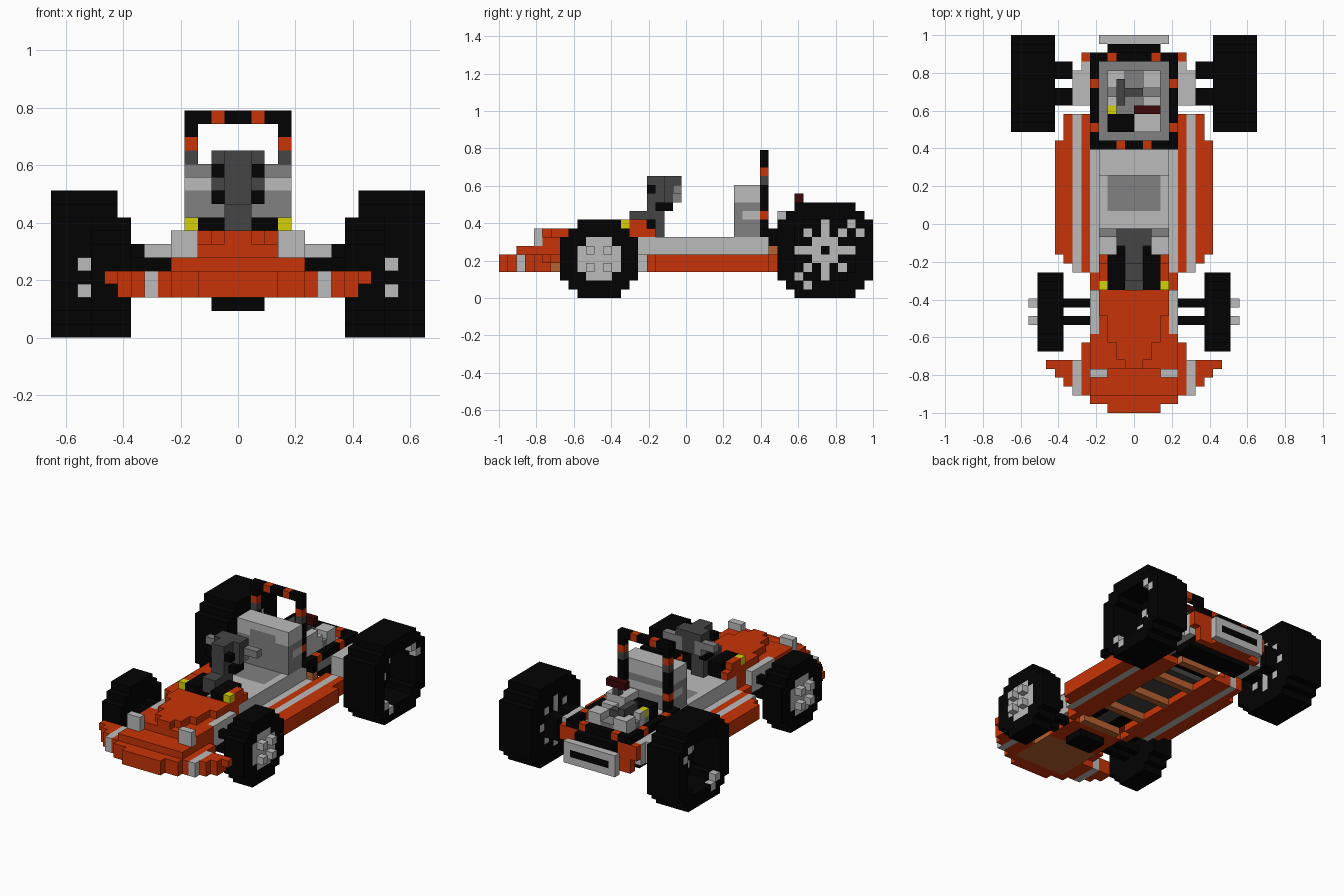
import bpy
import bmesh
from mathutils import Vector

if "Cube" in bpy.data.objects:
    bpy.data.objects.remove(bpy.data.objects["Cube"])

UNIT = 2 / 43          # edge of one block
LENGTH = 43            # blocks from nose to tail


def material(name, *rgb):
    mat = bpy.data.materials.new(name)
    mat.use_nodes = True
    mat.diffuse_color = (*rgb, 1)
    mat.node_tree.nodes["Principled BSDF"].inputs["Base Color"].default_value = (*rgb, 1)
    return mat


black = material("black", .0008, .0008, .0008)
dark = material("dark grey", .06, .06, .06)
mid = material("mid grey", .22, .22, .22)
light = material("light grey", .5, .5, .5)
orange = material("orange", .58, .034, .002)
copper = material("copper", .48, .12, .03)
yellow = material("yellow", .66, .63, .002)
red = material("dark red", .045, .002, .003)

taken = set()
AXES = [Vector(v) for v in ((1, 0, 0), (0, 1, 0), (0, 0, 1))]


def block(x, y, z):
    """Cells of a box given by three (start, end) ranges."""
    return {(i, j, k) for i in range(*x) for j in range(*y) for k in range(*z)}


def mirrored(cells):
    return {(-1 - i, j, k) for i, j, k in cells}


def both(x, y, z):
    """A box and its mirror image across the centre line."""
    cells = block(x, y, z)
    return cells | mirrored(cells)


def part(name, mat, *groups):
    """One object made of all cells not used by an earlier part."""
    cells = set().union(*groups) - taken
    taken.update(cells)
    bm = bmesh.new()
    for cell in cells:
        for a in range(3):
            for side in (0, 1):
                near = list(cell)
                near[a] += 2 * side - 1
                if tuple(near) in cells:
                    continue
                u, v = AXES[(a + 1) % 3], AXES[(a + 2) % 3]
                base = Vector(cell) + AXES[a] * side
                ring = [base, base + u, base + u + v, base + v]
                if not side:
                    ring.reverse()
                bm.faces.new([bm.verts.new((p - Vector((0, LENGTH / 2, 0))) * UNIT) for p in ring])
    bmesh.ops.remove_doubles(bm, verts=bm.verts, dist=UNIT / 50)
    mesh = bpy.data.meshes.new(name)
    bm.to_mesh(mesh)
    bm.free()
    mesh.materials.append(mat)
    bpy.context.collection.objects.link(bpy.data.objects.new(name, mesh))


def disc(x, y, z, radius, inner=-1):
    """Blocky disc facing sideways, with corners cut in two steps."""
    span = range(-radius, radius + 1)
    return {(i, y + a, z + b) for i in range(*x) for a in span for b in span
            if abs(a) + abs(b) <= 2 * radius - 2 and a * a + b * b > inner}


def sides(name, mat, cells):
    part("left_" + name, mat, cells)
    part("right_" + name, mat, mirrored(cells))


# Rear wheels: deep rim with a star at the bottom
star = {(9, 37 + a * r, 5 + b * r) for a in (-1, 0, 1) for b in (-1, 0, 1)
        for r in (1, 2, 3) if (a or b) and not (a and b and r == 3)}
lugs = {(13, 37 + a, 5 + b) for a, b in ((3, 3), (4, 2), (-3, -3), (-2, -4))}
sides("rear_rim_star", light, star)
sides("rear_wheel_lugs", light, lugs)
sides("rear_tyre", black, disc((9, 10), 37, 5, 5) | disc((10, 14), 37, 5, 5, 14))

# Front wheels and hubs with four studs
studs = {(11, y, z) for y in (10, 12) for z in (3, 5)}
sides("front_hub", light, disc((10, 11), 11, 4, 2) | studs
      | {(10, 11 + a, 4 + b) for a, b in ((1, 2), (2, 1), (-1, 2), (-2, 1),
                                          (1, -2), (2, -1), (-1, -2), (-2, -1))})
sides("front_tyre", black, disc((8, 11), 11, 4, 4))

# Axles and suspension
part("front_axle", black, *[both((4, 8), (y, y + 1), (z, z + 1)) for y in (10, 12) for z in (3, 5)],
     block((-2, 2), (10, 13), (2, 3)))
part("front_axle_mounts", light, both((4, 5), (9, 14), (4, 7)))
part("rear_axle_mounts", light, both((5, 7), (35, 39), (4, 7)), both((5, 6), (39, 40), (4, 7)))
part("rear_axle", black, both((7, 9), (35, 37), (4, 7)), both((7, 9), (38, 40), (4, 7)),
     block((-5, 5), (36, 39), (3, 5)))

# Nose: stepped bumper, stripes, lamps and hood
part("nose_stripes", light, both((6, 7), (2, 6), (3, 5)))
part("headlights", light, both((3, 5), (4, 5), (6, 8)))
part("nose_underside", copper, block((-4, 4), (2, 9), (3, 4)))
lip = [both((0, w), (y, y + 1), (3, 5)) for y, w in enumerate((3, 5, 7, 8, 9))]
part("nose_bumper", orange, *lip, both((0, 9), (5, 6), (3, 4)), both((0, 10), (5, 6), (4, 5)))
part("hood", orange, block((-5, 5), (2, 5), (5, 6)), block((-6, 6), (6, 8), (4, 5)),
     block((-5, 5), (5, 9), (4, 7)), block((-4, 4), (8, 14), (3, 7)))
part("hood_panel", orange, block((-1, 1), (5, 6), (7, 8)), block((-2, 2), (6, 8), (7, 8)),
     block((-3, 3), (8, 11), (7, 8)), block((-4, 4), (11, 14), (7, 8)))
part("indicator_lamps", yellow, both((3, 4), (14, 15), (8, 9)))
part("cowl_sides", orange, both((3, 4), (14, 17), (7, 9)), both((3, 4), (17, 18), (7, 8)),
     both((3, 4), (14, 16), (4, 7)), both((4, 5), (14, 16), (3, 5)))
part("pedal_box", black, both((1, 3), (14, 18), (4, 9)))

# Steering column, crossbar and grips
part("steering_bolts", black, both((1, 2), (17, 18), (12, 13)), both((1, 2), (18, 20), (10, 11)))
part("steering_column", dark, block((-1, 1), (15, 19), (8, 10)), block((-1, 1), (18, 19), (7, 8)),
     block((-1, 1), (17, 19), (10, 11)), block((-1, 1), (17, 21), (11, 14)),
     block((-2, 2), (20, 21), (13, 14)), block((-2, 2), (19, 20), (11, 14)))
part("steering_grips", mid, both((1, 4), (20, 21), (12, 13)), both((1, 2), (20, 21), (11, 12)))

# Side pods with a light stripe
part("pod_stripes", light, both((6, 7), (16, 34), (3, 5)))
part("side_pods", orange, both((5, 6), (16, 34), (3, 5)), both((7, 8), (17, 34), (3, 5)),
     both((8, 9), (18, 31), (3, 5)), both((3, 5), (16, 34), (3, 4)))

# Ladder frame under the floor
part("ladder_frame", copper, *[block((-3, 3), (y, y + 1), (3, 4)) for y in range(14, 35, 5)],
     both((4, 5), (31, 32), (5, 6)))

# Tub and seat
part("floor_pan", dark, block((-4, 4), (14, 31), (4, 5)))
part("seat_cushion", mid, block((-3, 3), (23, 27), (6, 7)))
part("seat_pad", mid, block((-4, 4), (27, 28), (7, 11)), block((-2, 2), (27, 28), (11, 12)),
     block((-4, 4), (28, 30), (7, 9)), block((-4, 4), (28, 30), (10, 11)))
part("tub", light, block((-4, 4), (16, 31), (5, 7)), both((4, 5), (16, 31), (4, 5)))
part("seat_back", light, block((-4, 4), (27, 30), (7, 13)))

# Roll hoop with orange bands
part("hoop_bands", orange, both((1, 2), (30, 31), (16, 17)), both((3, 4), (30, 31), (14, 15)),
     both((3, 4), (30, 31), (9, 10)))
part("hoop_collars", dark, both((3, 4), (30, 31), (13, 14)))
part("roll_hoop", black, both((3, 4), (30, 31), (7, 17)), block((-4, 4), (30, 31), (16, 17)))

# Rear frame rails with orange bands
part("rail_bands", orange, both((4, 5), (32, 33), (7, 8)), both((4, 5), (37, 38), (7, 8)),
     both((2, 3), (40, 41), (7, 8)), both((5, 6), (40, 41), (5, 7)))
part("rear_rails", black, both((4, 5), (30, 41), (7, 8)), block((-5, 5), (40, 41), (7, 8)),
     both((4, 5), (31, 32), (6, 7)))

# Engine
part("exhaust_tip", red, block((0, 3), (34, 35), (11, 12)))
part("exhaust_stem", dark, block((1, 2), (34, 35), (10, 11)))
part("fuel_cap", yellow, block((-3, -2), (34, 35), (8, 9)))
part("battery", black, block((-3, 0), (32, 34), (7, 9)))
part("air_box", light, block((0, 3), (32, 34), (7, 10)))
part("cylinder_heads", light, both((1, 3), (35, 36), (7, 9)), both((1, 3), (37, 39), (7, 9)),
     block((0, 3), (34, 35), (7, 10)))
part("engine_pipes", dark, block((-2, -1), (35, 38), (8, 10)), block((0, 1), (36, 37), (7, 9)),
     block((-1, 1), (36, 37), (8, 9)))
part("engine_top", mid, block((-3, 3), (34, 39), (7, 8)))
part("engine_block", mid, block((-4, 4), (31, 40), (5, 7)))

# Tail panel and plate
part("plate_slot", black, block((-3, 3), (42, 43), (4, 5)))
part("plate_frame", light, block((-4, 4), (42, 43), (3, 6)))
part("tail_mount", black, block((-3, 3), (41, 42), (5, 7)))
part("tail_panel", orange, block((-5, 5), (40, 41), (3, 7)), block((-3, 3), (41, 42), (3, 5)))
part("gearbox", black, block((-3, 3), (32, 40), (4, 5)))
